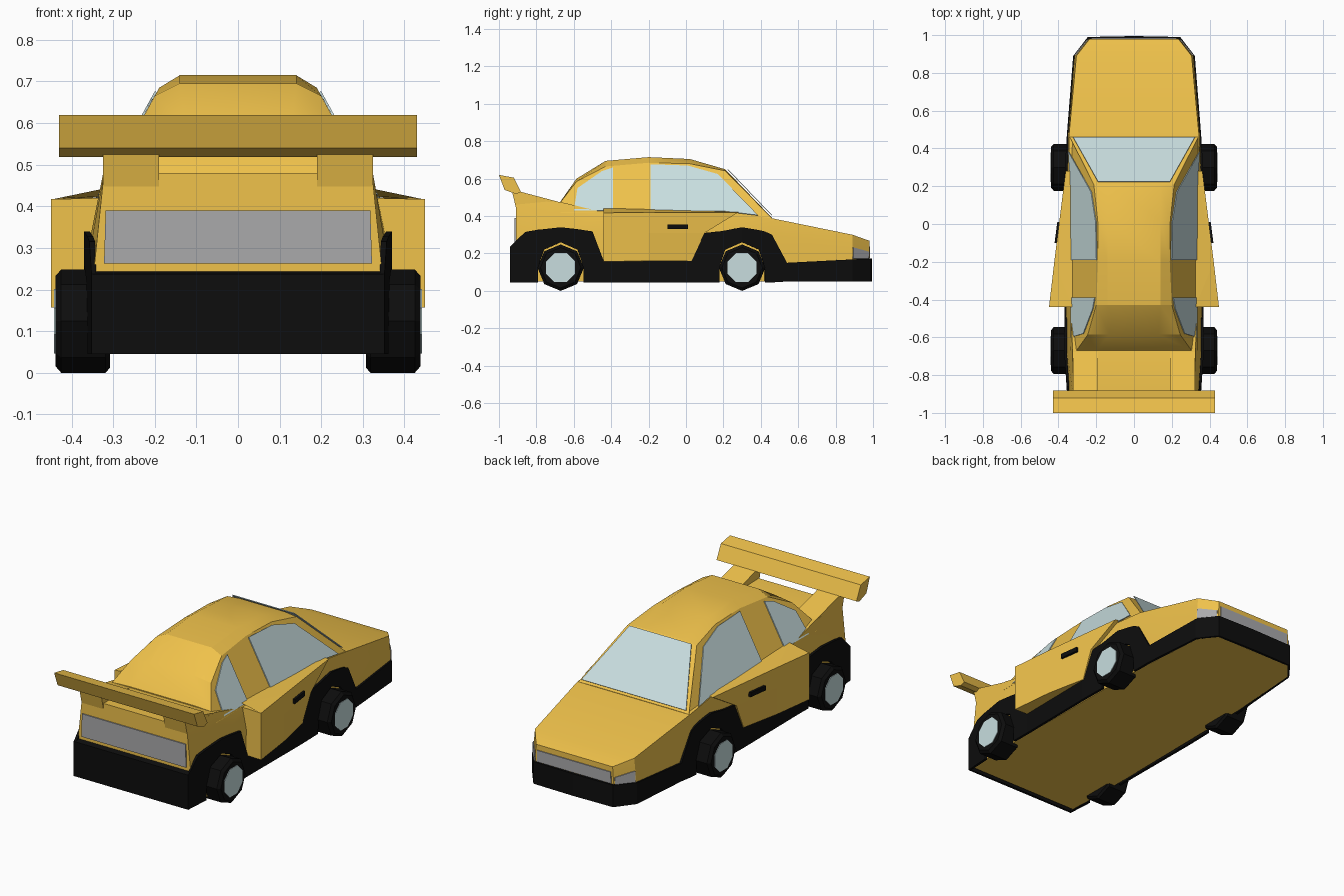
import bpy, bmesh, math

if "Cube" in bpy.data.objects:
    bpy.data.objects.remove(bpy.data.objects["Cube"])

def material(name, col):
    m = bpy.data.materials.new(name)
    m.diffuse_color = (*col, 1)
    m.use_nodes = True
    m.node_tree.nodes["Principled BSDF"].inputs["Base Color"].default_value = m.diffuse_color
    return m

YELLOW = material("yellow paint", (0.87, 0.54, 0.07))
BLACK = material("black trim", (0.004, 0.004, 0.004))
GLASS = material("pale glass", (0.58, 0.73, 0.74))
GREY = material("lamp grey", (0.4, 0.4, 0.41))

def make(name, verts, faces, mat, mirror=False, thick=0, fix=True, smooth=False):
    me = bpy.data.meshes.new(name)
    me.from_pydata(verts, [], faces)
    if fix:
        bm = bmesh.new()
        bm.from_mesh(me)
        bmesh.ops.remove_doubles(bm, verts=bm.verts, dist=1e-5)
        bmesh.ops.recalc_face_normals(bm, faces=bm.faces)
        bm.to_mesh(me)
        bm.free()
    ob = bpy.data.objects.new(name, me)
    bpy.context.collection.objects.link(ob)
    me.materials.append(mat)
    if mirror:
        ob.modifiers.new("mirror", 'MIRROR')
    if thick:
        s = ob.modifiers.new("thickness", 'SOLIDIFY')
        s.thickness, s.offset = thick, -1
    if smooth:
        bpy.ops.object.select_all(action='DESELECT')
        ob.select_set(True)
        bpy.context.view_layer.objects.active = ob
        bpy.ops.object.shade_smooth_by_angle(angle=math.radians(25))
    return ob

def loft(name, rings, mat, **kw):
    n = len(rings[0])
    faces = [tuple(range(n)), tuple(range((len(rings) - 1) * n, len(rings) * n))]
    for r in range(len(rings) - 1):
        for i in range(n):
            j = (i + 1) % n
            faces.append((r * n + i, r * n + j, (r + 1) * n + j, (r + 1) * n + i))
    return make(name, [p for r in rings for p in r], faces, mat, **kw)

def section(y, half):
    """Symmetric cross-section at y from its right half (x, z) points."""
    pts = half + [(-x, z) for x, z in reversed(half)]
    return [(x, y, z) for x, z in pts]

def extrude_x(name, profile, x0, x1, mat, **kw):
    return loft(name, [[(x, y, z) for y, z in profile] for x in (x0, x1)], mat, **kw)

def side_x(z):
    return 0.335 - (z - 0.42) * 0.55

# Main body: (y, bottom half width, waist half width, waist z, top half width, top z)
body = [(-.91, .345, .347, .24, .322, .48), (-.67, .35, .355, .3, .325, .475),
        (-.44, .35, .36, .3, .335, .42), (.2, .345, .36, .3, .34, .42),
        (.46, .34, .35, .3, .345, .388), (.89, .31, .315, .2, .305, .30),
        (.98, .235, .24, .2, .235, .268)]
loft("body", [section(y, [(b, .05), (w, wz), (t, tz)]) for y, b, w, wz, t, tz in body],
     YELLOW, smooth=True)

# Cabin: (y, base z, shoulder z, roof half width, roof z)
cabin = [(-.67, .42, .475, .2, .48), (-.585, .42, .585, .13, .60), (-.43, .42, .665, .14, .695),
         (-.2, .42, .685, .14, .715), (.02, .42, .68, .14, .705), (.21, .42, .642, .14, .65),
         (.46, .36, .388, .24, .39)]
loft("cabin", [section(y, [(min(.34, side_x(b)), b), (min(.34, side_x(s)), s), (w, t)])
               for y, b, s, w, t in cabin], YELLOW, smooth=True)

# Windows
def side_window(name, pts):
    make(name, [(side_x(z) + .006, y, z) for y, z in pts], [tuple(range(len(pts)))],
         GLASS, mirror=True, thick=.005, fix=False)

side_window("front_side_window", [(-.19, .43), (.2, .427), (.385, .405), (.17, .625),
                                  (.01, .67), (-.19, .677)])
side_window("rear_side_window", [(-.6, .43), (-.39, .43), (-.39, .66), (-.45, .64), (-.58, .55)])
make("windshield", [(-.19, .222, .648), (-.322, .457, .403), (.322, .457, .403), (.19, .222, .648)],
     [(0, 1, 2, 3)], GLASS, thick=.004, fix=False)

# Black skirt and bumpers: strip from rear centre to nose centre, raised over the wheels
def skirt_x(y):
    keys = [(-.94, .352), (-.67, .37), (-.4, .368), (0, .372), (.3, .366), (.48, .355),
            (.89, .322), (.99, .245)]
    for (a, xa), (b, xb) in zip(keys, keys[1:]):
        if y <= b:
            return xa + (xb - xa) * (y - a) / (b - a)
    return keys[-1][1]

edge = [(-.94, .045, .237), (-.86, .045, .315)]
for c, tops in ((-.67, (.327, .33, .34, .33, .325)), (.3, (.318, .323, .34, .325, .318))):
    opening = [(-.121, .13), (-.09, .22), (0, .26), (.09, .22), (.121, .13)]
    edge.append((c - .122, .045, tops[0]))
    edge += [(c + d, low, t) for (d, low), t in zip(opening, tops)]
    edge.append((c + .122, .045, tops[-1]))
    if c < 0:
        edge += [(-.5, .045, .318), (-.44, .045, .16), (.02, .045, .16), (.1, .045, .31)]
edge += [(.46, .045, .30), (.54, .05, .15), (.89, .05, .168), (.99, .05, .172)]
strip = [(0, -.94, .045, .237)] + [(skirt_x(y), y, a, b) for y, a, b in edge] + [(0, .995, .05, .172)]
verts = [(x, y, z) for x, y, a, b in strip for z in (a, b)]
faces = [(2 * i, 2 * i + 2, 2 * i + 3, 2 * i + 1) for i in range(len(strip) - 1)]
make("skirt", verts, faces, BLACK, mirror=True, thick=.014, fix=False)
# Bumper top ledges
make("rear_bumper_ledge", [(-.35, -.94, .236), (.35, -.94, .236), (.345, -.905, .245), (-.345, -.905, .245)],
     [(0, 1, 2, 3)], BLACK)

# Flared doors, cut back at the front to clear the wheel arch
layers = [(.16, .03, .375), (.31, .10, .38), (.42, .28, .362)]
loft("door_flare", [[(.325, f, z), (fx, f, z), (.422, -.2, z), (.45, -.44, z - .003), (.325, -.44, z)]
                    for z, f, fx in layers], YELLOW, mirror=True)
make("flare_top", [(.325, .28, .424), (.36, .28, .419), (.422, -.2, .419), (.45, -.44, .416), (.325, -.44, .442)],
     [(0, 1, 2), (0, 2, 4), (2, 3, 4)], YELLOW, mirror=True)

# Door handles
h = [(-.1, .33), (.01, .33), (.01, .355), (-.1, .355)]
loft("door_handle", [[(.406 - .13 * (y + .05) + d, y, z) for y, z in h] for d in (-.015, .008)],
     BLACK, mirror=True)

# Rear wing and its two supports
extrude_x("rear_wing", [(-1, .62), (-.92, .605), (-.882, .528), (-.91, .518), (-.97, .54)],
          -.43, .43, YELLOW)
extrude_x("wing_support", [(-.67, .473), (-.885, .53), (-.93, .53), (-.908, .44), (-.67, .44)],
          .19, .324, YELLOW, mirror=True)

# Lamps
make("rear_lamp_panel", [(-.322, -.916, .262), (.322, -.916, .262), (.318, -.916, .39), (-.318, -.916, .39)],
     [(0, 1, 2, 3)], GREY, thick=.008, fix=False)
make("front_lamp_panel", [(.228, .985, .175), (-.228, .985, .175), (-.226, .985, .238), (.226, .985, .238)],
     [(0, 1, 2, 3)], GREY, thick=.008, fix=False)
make("corner_lamp", [(.318, .895, .172), (.25, .978, .172), (.247, .978, .21), (.315, .895, .233)],
     [(0, 1, 2, 3)], GREY, mirror=True, thick=.008, fix=False)

# Wheels: chamfered octagonal tyres with flat hubs
def disc(x, r, y, turn):
    return [(x, y + r * math.sin(a), .124 + r * math.cos(a))
            for a in (math.pi / 4 * (i + turn) for i in range(8))]

for label, y in (("rear", -.67), ("front", .3)):
    loft(label + "_tyre", [disc(x, r, y, 0) for x, r in
                           ((.308, .112), (.318, .124), (.425, .124), (.439, .108))],
         BLACK, mirror=True)
    loft(label + "_hub", [disc(x, .084, y, .5) for x in (.43, .442)], GLASS, mirror=True)
